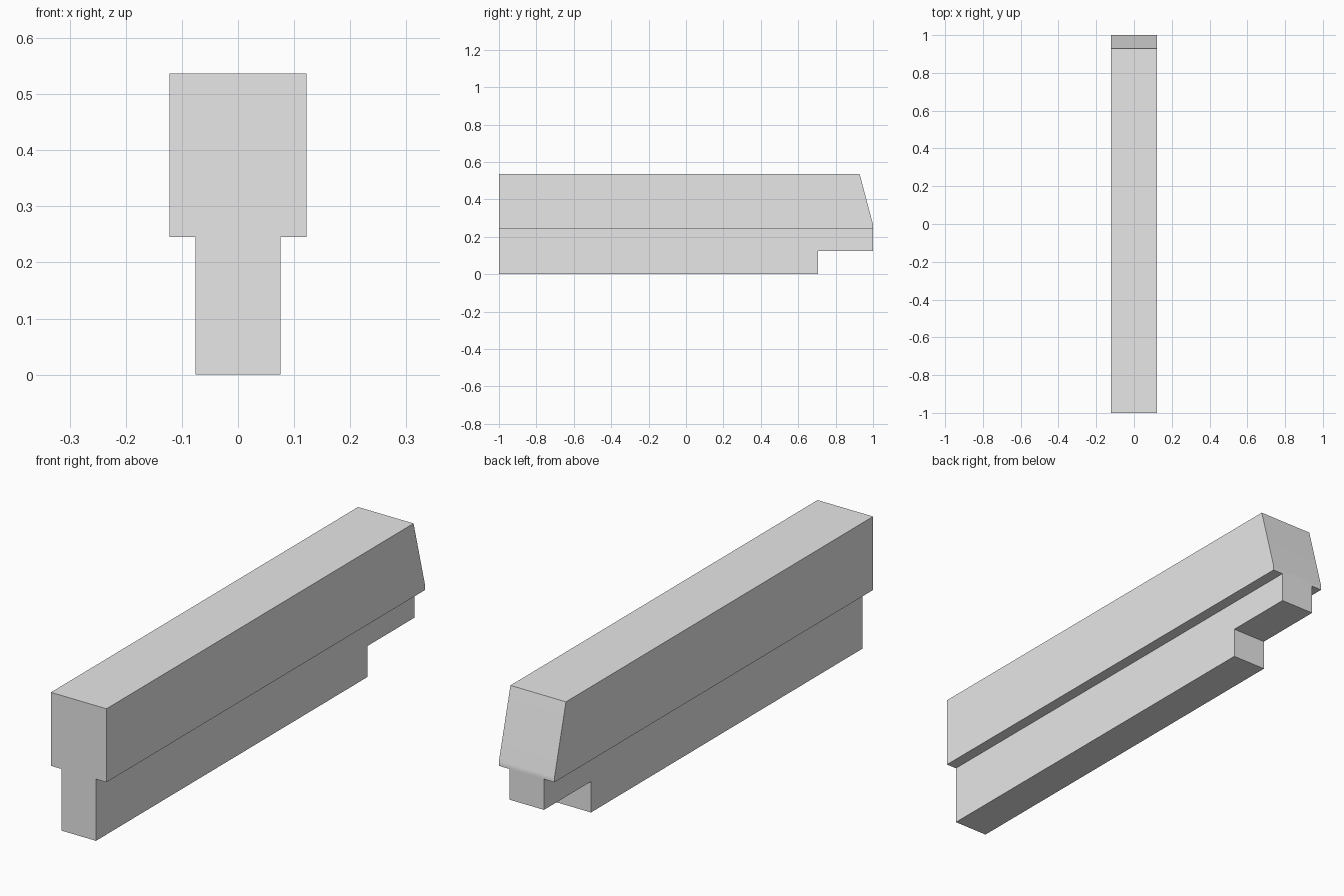
import bpy
import bmesh
import math

cube = bpy.data.objects.get("Cube")
if cube:
    bpy.data.objects.remove(cube, do_unlink=True)

# Single plain grey
grey = bpy.data.materials.new("plain_grey")
grey.use_nodes = True
COLOUR = (0.8, 0.8, 0.8, 1)
grey.diffuse_color = COLOUR
grey.node_tree.nodes["Principled BSDF"].inputs["Base Color"].default_value = COLOUR


def extrude_profile(name, profile, half_width):
    """Extrude a side profile of (y, z) points across x, centred on x = 0."""
    bm = bmesh.new()
    face = bm.faces.new([bm.verts.new((-half_width, y, z)) for y, z in profile])
    result = bmesh.ops.extrude_face_region(bm, geom=[face])
    moved = [v for v in result["geom"] if isinstance(v, bmesh.types.BMVert)]
    bmesh.ops.translate(bm, verts=moved, vec=(2 * half_width, 0, 0))
    bmesh.ops.recalc_face_normals(bm, faces=bm.faces)
    mesh = bpy.data.meshes.new(name)
    bm.to_mesh(mesh)
    bm.free()
    mesh.materials.append(grey)
    obj = bpy.data.objects.new(name, mesh)
    bpy.context.collection.objects.link(obj)
    return obj


FRONT, BACK = -1, 1
LEDGE, TOP = 0.245, 0.537

# Wide upper bar with a sloping back end and a short vertical lip
upper_bar = extrude_profile(
    "upper_bar",
    [(FRONT, LEDGE), (BACK, LEDGE), (BACK, 0.265), (0.928, TOP), (FRONT, TOP)],
    0.122)

# Narrow lower rail, stepped up at the back
extrude_profile(
    "lower_rail",
    [(FRONT, 0), (0.705, 0), (0.705, 0.123), (BACK, 0.123), (BACK, LEDGE), (FRONT, LEDGE)],
    0.076)

# Blend the slope softly into its lip, keep all other edges sharp
bpy.ops.object.select_all(action="DESELECT")
upper_bar.select_set(True)
bpy.context.view_layer.objects.active = upper_bar
bpy.ops.object.shade_smooth_by_angle(angle=math.radians(30))
weighted = upper_bar.modifiers.new("weighted_normals", "WEIGHTED_NORMAL")
weighted.keep_sharp = True
